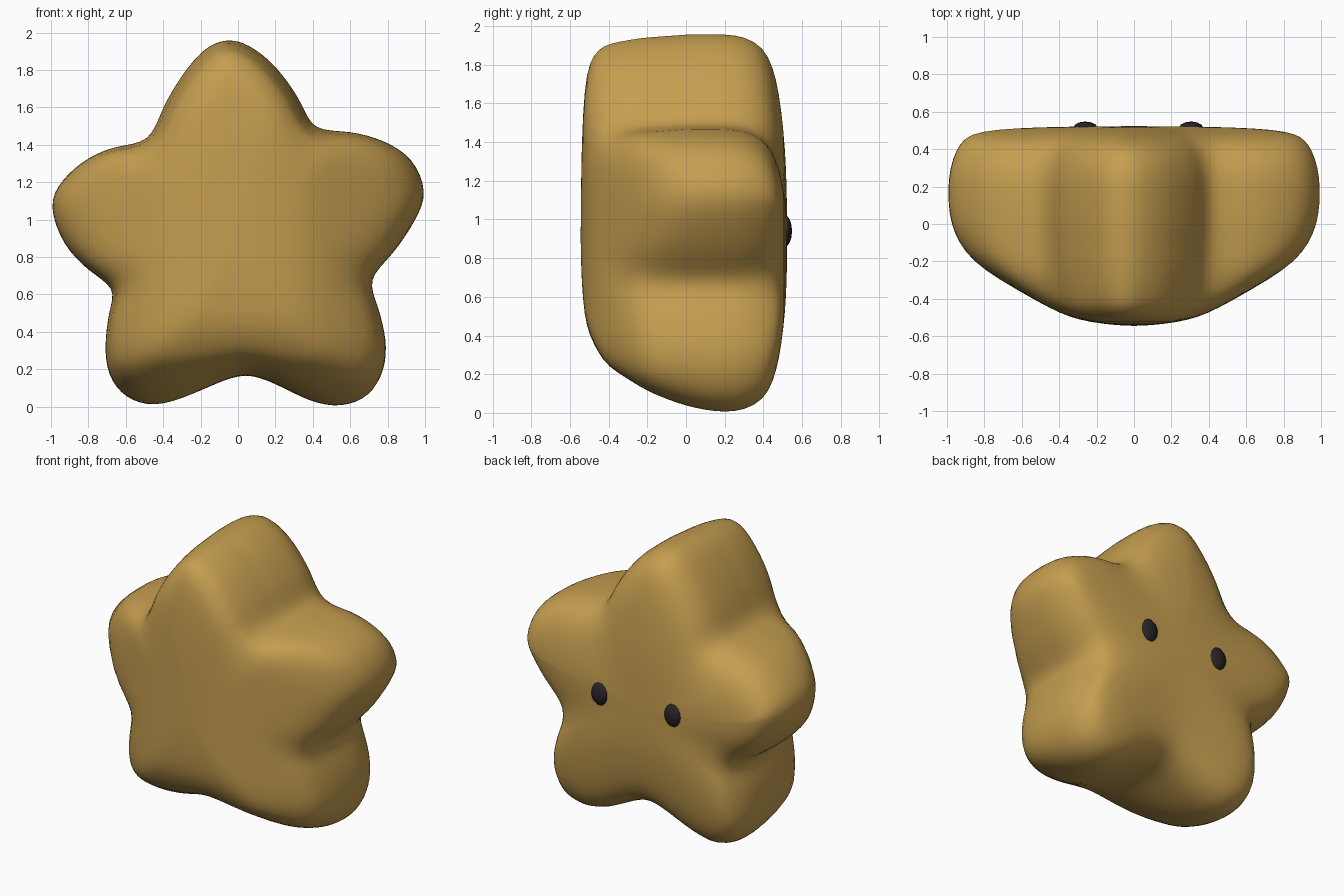
import bpy
import bmesh
from mathutils import Vector

default_cube = bpy.data.objects.get("Cube")
if default_cube:
    bpy.data.objects.remove(default_cube, do_unlink=True)


def make_material(name, colour, roughness):
    material = bpy.data.materials.new(name)
    material.use_nodes = True
    material.diffuse_color = (*colour, 1)
    shader = material.node_tree.nodes["Principled BSDF"]
    shader.inputs["Base Color"].default_value = (*colour, 1)
    shader.inputs["Roughness"].default_value = roughness
    return material


gold = make_material("warm gold", (0.56, 0.342, 0.08), 0.7)
black = make_material("soft black", (0.022, 0.017, 0.021), 0.5)

CENTRE_HEIGHT = 0.9
SHARPNESS = 10

# Star outline (x, z), clockwise from the top arm
OUTLINE = [
    (-.06, 1.96), (.06, 1.93), (.2, 1.82), (.33, 1.64), (.41, 1.49),
    (.6, 1.47), (.78, 1.42), (.93, 1.32), (1, 1.15), (.95, 1), (.83, .82),
    (.71, .68), (.75, .53), (.79, .36), (.78, .2), (.7, .06), (.55, 0),
    (.38, .03), (.2, .12), (.04, .17), (-.12, .12), (-.28, .05), (-.45, .005),
    (-.6, .05), (-.69, .17), (-.71, .33), (-.69, .5), (-.67, .63), (-.8, .73),
    (-.93, .87), (-1, 1.07), (-.94, 1.21), (-.8, 1.33), (-.65, 1.39),
    (-.48, 1.43), (-.4, 1.6), (-.3, 1.77), (-.18, 1.91),
]

# Rounded front slices: depth, inset, then limits to the side, below and above
FRONT_SLICES = [
    (-.54, .16, .11, .22, .5), (-.525, .15, .23, .4, .8),
    (-.5, .12, .34, .5, 1.06), (-.45, .07, .45, .6, 1.3),
    (-.4, .05, .54, .67, 2), (-.3, .03, .72, .74, 2), (-.2, .015, .89, .82, 2),
    (-.1, .01, 1.03, .89, 2), (0, 0, 1.18, .97, 2), (.1, 0, 1.5, 1.1, 3),
    (.2, 0, 3, 3, 3),
]

# Rounded back slices: depth, inset, then width and height scale
BACK_SLICES = [
    (.3, .01, 1, 1), (.4, .045, 1, .98), (.45, .085, 1, .91),
    (.48, .12, .99, .81), (.505, .16, .9, .62), (.518, .16, .6, .4),
    (.522, .12, .25, .18),
]


def smooth_loop(points):
    """Add a curved midpoint between each pair of outline points."""
    result = []
    count = len(points)
    for i in range(count):
        a, b, c, d = (Vector(points[(i + k) % count]) for k in (-1, 0, 1, 2))
        result += [b, (9 * (b + c) - a - d) / 16]
    return [p - Vector((0, CENTRE_HEIGHT)) for p in result]


def inset_loop(points, distance):
    """Move the outline inward so that the arms become slimmer."""
    result = []
    for i, p in enumerate(points):
        along = points[(i + 1) % len(points)] - points[i - 1]
        result.append(p + Vector((along.y, -along.x)).normalized() * distance)
    return result


def limit_point(point, side, below, above):
    """Pull a point inward with a soft limit in each direction."""
    vertical = above if point.y > 0 else below
    total = 1 + abs(point.x / side) ** SHARPNESS + abs(point.y / vertical) ** SHARPNESS
    return point * total ** (-1 / SHARPNESS)


def add_object(name, bm, material):
    bmesh.ops.recalc_face_normals(bm, faces=bm.faces)
    mesh = bpy.data.meshes.new(name)
    bm.to_mesh(mesh)
    bm.free()
    mesh.materials.append(material)
    for face in mesh.polygons:
        face.use_smooth = True
    obj = bpy.data.objects.new(name, mesh)
    bpy.context.collection.objects.link(obj)
    return obj


# Star body, lofted from front to back
outline = smooth_loop(OUTLINE)
bm = bmesh.new()
rings = []


def add_ring(depth, points):
    rings.append([bm.verts.new((p.x, depth, p.y + CENTRE_HEIGHT)) for p in points])


for depth, inset, side, below, above in FRONT_SLICES:
    add_ring(depth, [limit_point(p, side, below, above) for p in inset_loop(outline, inset)])
for depth, inset, width, height in BACK_SLICES:
    add_ring(depth, [Vector((p.x * width, p.y * height)) for p in inset_loop(outline, inset)])

count = len(outline)
for near, far in zip(rings, rings[1:]):
    for i in range(count):
        j = (i + 1) % count
        bm.faces.new((near[i], near[j], far[j], far[i]))

for ring, depth in ((rings[0], -.545), (rings[-1], .523)):
    tip = bm.verts.new((0, depth, CENTRE_HEIGHT))
    for i in range(count):
        bm.faces.new((ring[i], ring[(i + 1) % count], tip))

body = add_object("star_body", bm, gold)
rounding = body.modifiers.new("rounding", 'SUBSURF')
rounding.levels = rounding.render_levels = 1

# Small oval eyes
for name, x in (("right_eye", -.26), ("left_eye", .305)):
    bm = bmesh.new()
    bmesh.ops.create_uvsphere(bm, u_segments=12, v_segments=8, radius=1)
    bmesh.ops.scale(bm, vec=(.065, .035, .08), verts=bm.verts)
    eye = add_object(name, bm, black)
    eye.location = (x, .513, .94)
